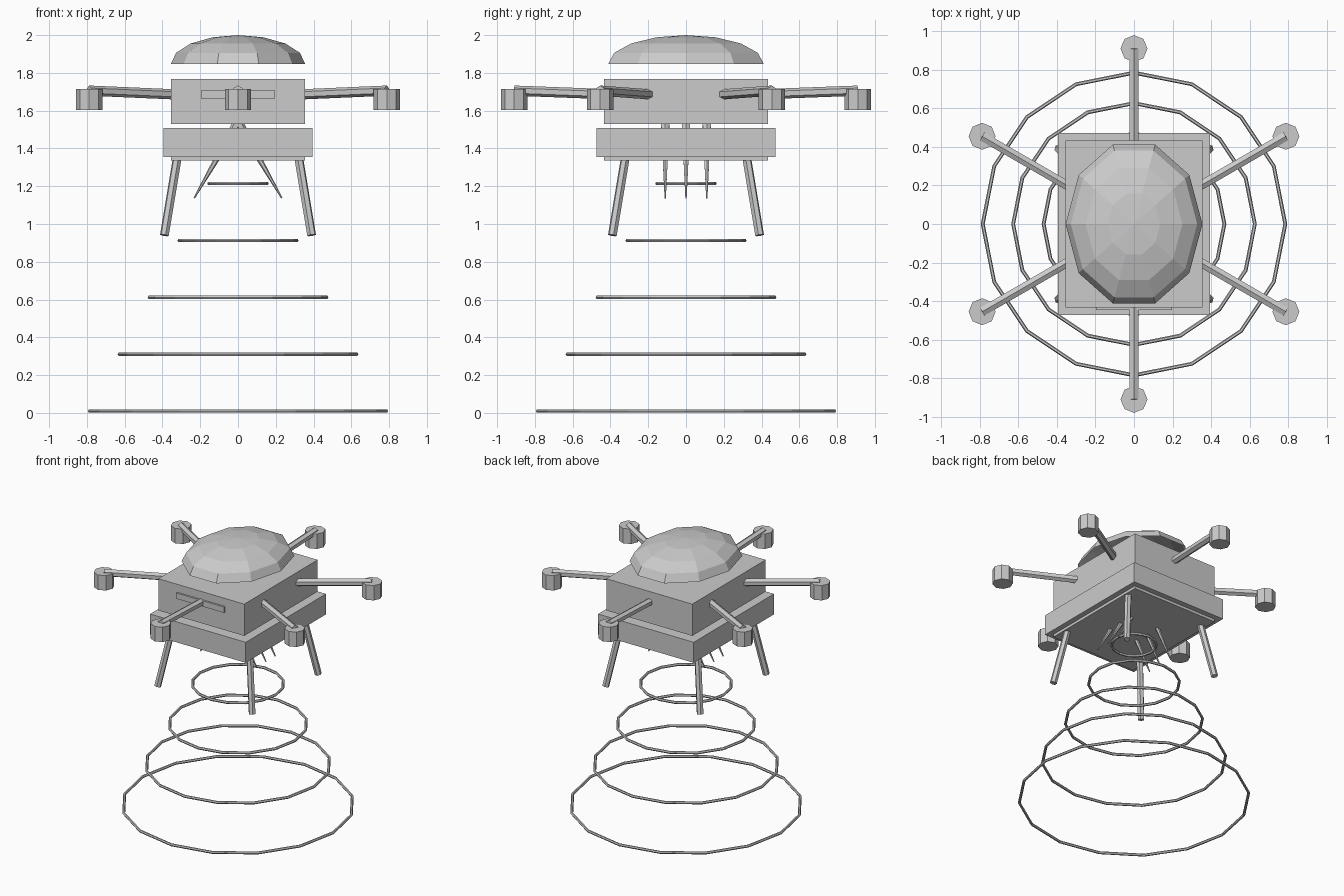
import bpy
import bmesh
from math import sin, cos, radians
from mathutils import Vector, Matrix

cube = bpy.data.objects.get("Cube")
if cube:
    bpy.data.objects.remove(cube, do_unlink=True)

# Single plain material
GREY = (0.6, 0.6, 0.6, 1)
grey = bpy.data.materials.new("light_grey")
grey.use_nodes = True
grey.diffuse_color = GREY
grey.node_tree.nodes["Principled BSDF"].inputs["Base Color"].default_value = GREY


def finish(bm, name):
    """Turn a bmesh into a flat-shaded grey object."""
    bmesh.ops.recalc_face_normals(bm, faces=bm.faces)
    mesh = bpy.data.meshes.new(name)
    bm.to_mesh(mesh)
    bm.free()
    mesh.materials.append(grey)
    obj = bpy.data.objects.new(name, mesh)
    bpy.context.collection.objects.link(obj)
    return obj


def box(name, half_x, half_y, z0, z1, y=0):
    bm = bmesh.new()
    place = Matrix.Translation((0, y, (z0 + z1) / 2))
    size = Matrix.Diagonal((2 * half_x, 2 * half_y, z1 - z0, 1))
    bmesh.ops.create_cube(bm, size=1, matrix=place @ size)
    return finish(bm, name)


def rod(name, start, end, r_start, r_end, sides=6):
    """Faceted rod between two points, with one corner kept uppermost."""
    start, end = Vector(start), Vector(end)
    axis = (end - start).normalized()
    side = axis.cross(Vector((0, 0, 1)))
    side = side.normalized() if side.length > 0.001 else Vector((1, 0, 0))
    up = axis.cross(side)
    frame = Matrix((side, up, axis)).transposed().to_4x4()
    frame.translation = (start + end) / 2
    bm = bmesh.new()
    bmesh.ops.create_cone(bm, cap_ends=True, segments=sides, radius1=r_start,
                          radius2=r_end, depth=(end - start).length, matrix=frame)
    return finish(bm, name)


# Body blocks
box("upper_body", 0.355, 0.433, 1.53, 1.767)
box("lower_body", 0.395, 0.473, 1.355, 1.508)
box("belly_plate", 0.355, 0.433, 1.335, 1.365)
box("front_plate", 0.197, 0.01, 1.665, 1.708, y=-0.437)

# Faceted dome hovering above the body
bm = bmesh.new()
profile = [bm.verts.new((cos(radians(a)), 0, sin(radians(a))))
           for a in (0, 22.5, 45, 67.5, 90)]
edges = [bm.edges.new(pair) for pair in zip(profile, profile[1:])]
bmesh.ops.spin(bm, geom=profile + edges, cent=(0, 0, 0), axis=(0, 0, 1),
               angle=radians(360), steps=10)
bmesh.ops.remove_doubles(bm, verts=bm.verts, dist=0.001)
bmesh.ops.transform(bm, verts=bm.verts, matrix=Matrix.Translation((0, 0, 1.848))
                    @ Matrix.Diagonal((0.355, 0.433, 0.152, 1)))
finish(bm, "dome")

# Six radial arms with motors
for i in range(6):
    a = radians(30 + 60 * i)
    x, y = cos(a), sin(a)
    rod(f"arm_{i + 1}", (0.3 * x, 0.3 * y, 1.683), (0.91 * x, 0.91 * y, 1.706),
        0.027, 0.027)
    rod(f"motor_{i + 1}", (0.91 * x, 0.91 * y, 1.603), (0.91 * x, 0.91 * y, 1.714),
        0.07, 0.07, 8)

# Splayed landing legs
for sx, side in ((1, "left"), (-1, "right")):
    for sy, end in ((-1, "front"), (1, "back")):
        rod(f"{end}_{side}_leg", (0.31 * sx, 0.31 * sy, 1.42),
            (0.39 * sx, 0.39 * sy, 0.94), 0.024, 0.024)

    # Tapered claws under the belly
    for i, y in enumerate((-0.11, 0, 0.11)):
        rod(f"{side}_claw_{i + 1}", (0, y, 1.54), (0.232 * sx, y, 1.137),
            0.026, 0.004)

# Widening stack of beam rings
for i in range(5):
    bpy.ops.mesh.primitive_torus_add(
        major_segments=16, minor_segments=6, major_radius=0.785 - 0.158 * i,
        minor_radius=0.01, location=(0, 0, 0.01 + 0.301 * i))
    ring = bpy.context.object
    ring.name = f"beam_ring_{i + 1}"
    ring.data.materials.append(grey)
